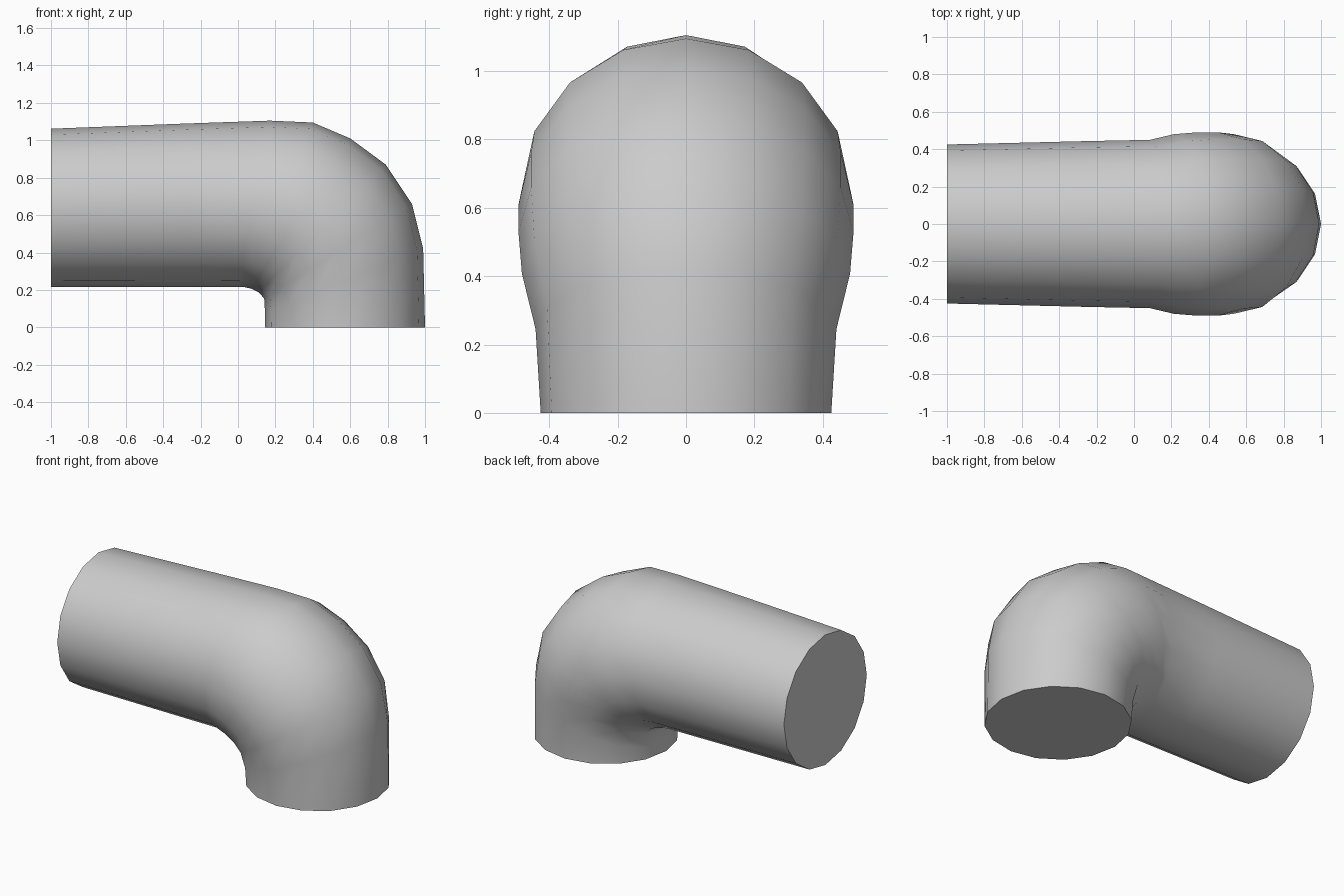
import bpy, bmesh, math
from mathutils import Vector

cube = bpy.data.objects.get("Cube")
if cube:
    bpy.data.objects.remove(cube, do_unlink=True)

grey = bpy.data.materials.new("pipe grey")
grey.use_nodes = True
colour = (0.6, 0.6, 0.6, 1)
grey.diffuse_color = colour
grey.node_tree.nodes["Principled BSDF"].inputs["Base Color"].default_value = colour

SIDES = 16
# Each ring: outer bend x, z; inner bend x, z; half width
rings = [
    (1.0, 0, 0.145, 0, 0.425),
    (0.99, 0.42, 0.145, 0.07, 0.44),
    (0.93, 0.66, 0.14, 0.155, 0.48),
    (0.79, 0.87, 0.11, 0.187, 0.49),
    (0.60, 1.01, 0.07, 0.207, 0.49),
    (0.40, 1.095, 0.025, 0.217, 0.48),
    (0.17, 1.105, 0, 0.215, 0.45),
    (-0.27, 1.09, -0.25, 0.215, 0.443),
    (-1.0, 1.062, -1.0, 0.217, 0.425),
]

# Elbow pipe: elliptical rings swept around the bend, closed at both ends
bm = bmesh.new()
loops = []
for ox, oz, ix, iz, width in rings:
    outer, inner = Vector((ox, 0, oz)), Vector((ix, 0, iz))
    centre, reach = (outer + inner) / 2, (outer - inner) / 2
    side = Vector((0, width, 0))
    angles = [math.tau * i / SIDES for i in range(SIDES)]
    loops.append([bm.verts.new(centre + reach * math.cos(a) + side * math.sin(a))
                  for a in angles])
for a, b in zip(loops, loops[1:]):
    for i in range(SIDES):
        j = (i + 1) % SIDES
        bm.faces.new((a[i], a[j], b[j], b[i]))
bm.faces.new(loops[0])
bm.faces.new(loops[-1])
bmesh.ops.recalc_face_normals(bm, faces=bm.faces)

mesh = bpy.data.meshes.new("elbow_pipe")
bm.to_mesh(mesh)
bm.free()
mesh.materials.append(grey)
pipe = bpy.data.objects.new("elbow_pipe", mesh)
bpy.context.collection.objects.link(pipe)

# Smooth walls with crisp end caps
bpy.ops.object.select_all(action='DESELECT')
pipe.select_set(True)
bpy.context.view_layer.objects.active = pipe
bpy.ops.object.shade_smooth_by_angle(angle=math.radians(50))
